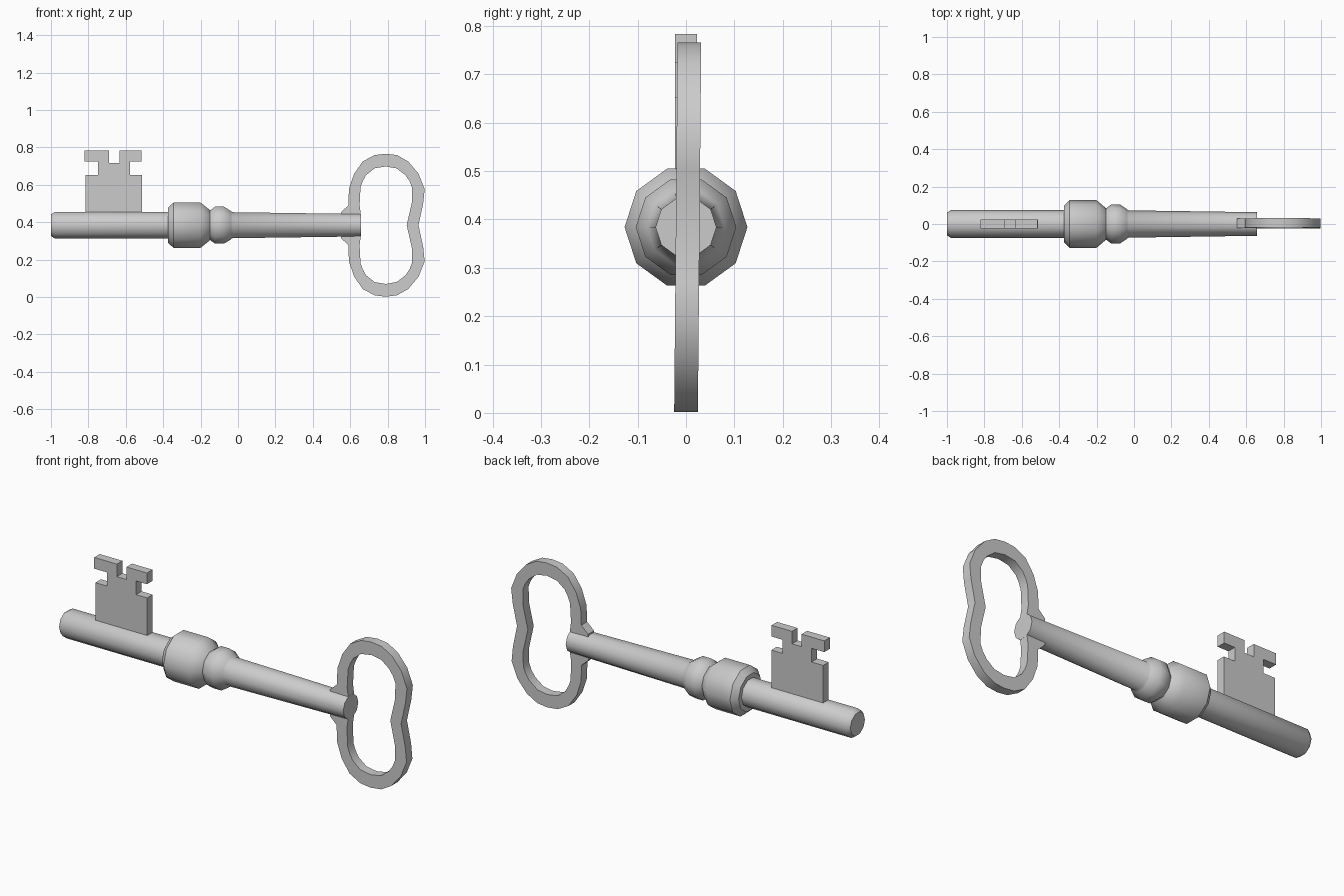
import bpy, bmesh, math

if "Cube" in bpy.data.objects:
    bpy.data.objects.remove(bpy.data.objects["Cube"])

AXIS_Z = 0.384


def finish(name, bm, angle):
    bmesh.ops.recalc_face_normals(bm, faces=bm.faces[:])
    mesh = bpy.data.meshes.new(name)
    bm.to_mesh(mesh)
    bm.free()
    obj = bpy.data.objects.new(name, mesh)
    bpy.context.collection.objects.link(obj)
    bpy.ops.object.select_all(action='DESELECT')
    obj.select_set(True)
    bpy.context.view_layer.objects.active = obj
    bpy.ops.object.shade_smooth_by_angle(angle=math.radians(angle))
    return obj


def turned(name, profile, sides=10):
    """Turn (x, radius) pairs around the key's long axis."""
    bm = bmesh.new()
    rings = []
    for x, r in profile:
        rings.append([bm.verts.new((x, r * math.cos(a), AXIS_Z + r * math.sin(a)))
                      for a in (2 * math.pi * i / sides for i in range(sides))])
    for a, b in zip(rings, rings[1:]):
        for i in range(sides):
            j = (i + 1) % sides
            bm.faces.new((a[i], a[j], b[j], b[i]))
    bm.faces.new(rings[0])
    bm.faces.new(rings[-1])
    return finish(name, bm, 40)


# Shaft with its collar and ring, turned in one piece
turned("shaft", [(-1.0, 0.061), (-0.98, 0.074), (-0.375, 0.074), (-0.375, 0.098),
                 (-0.345, 0.127), (-0.2, 0.127), (-0.156, 0.09), (-0.15, 0.083),
                 (-0.122, 0.104), (-0.075, 0.104), (-0.038, 0.08), (-0.03, 0.073),
                 (0.657, 0.063)])

# Bow: outer and inner outlines of the upper half, mirrored below the axis
outer = [(.965, AXIS_Z), (.99, .5), (.998, .577), (.965, .66), (.91, .725), (.85, .759),
         (.79, .766), (.73, .759), (.667, .725), (.62, .657), (.593, .577), (.59, .49),
         (.55, .453)]
inner = [(.902, AXIS_Z), (.93, .507), (.93, .587), (.917, .62), (.895, .652), (.848, .688),
         (.79, .698), (.73, .688), (.685, .652), (.667, .62), (.655, .587), (.65, .49),
         (.657, .44)]


def mirrored(half):
    return half + [(x, 2 * AXIS_Z - z) for x, z in reversed(half[1:])]


bm = bmesh.new()
loops = []
for path in (mirrored(outer), mirrored(inner)):
    for side in (-0.0245, 0.0245):
        loops.append([bm.verts.new((x, 0.0035 + side + 0.009 * (z - AXIS_Z), z))
                      for x, z in path])
front_out, back_out, front_in, back_in = loops
n = len(front_out)
for a, b in ((front_out, front_in), (front_in, back_in),
             (back_in, back_out), (back_out, front_out)):
    for i in range(n):
        j = (i + 1) % n
        bm.faces.new((a[i], a[j], b[j], b[i]))
finish("bow", bm, 30)

# Bit: notched plate standing on the shaft
outline = [(-.815, .40), (-.513, .40), (-.513, .652), (-.578, .652), (-.578, .724),
           (-.515, .724), (-.515, .783), (-.634, .783), (-.634, .717), (-.69, .717),
           (-.69, .783), (-.822, .783), (-.822, .724), (-.748, .724), (-.748, .652),
           (-.815, .652)]
bm = bmesh.new()
face = bm.faces.new([bm.verts.new((x, -0.023, z)) for x, z in outline])
extruded = bmesh.ops.extrude_face_region(bm, geom=[face])
bmesh.ops.translate(bm, vec=(0, 0.046, 0),
                    verts=[v for v in extruded["geom"] if isinstance(v, bmesh.types.BMVert)])
finish("bit", bm, 30)
